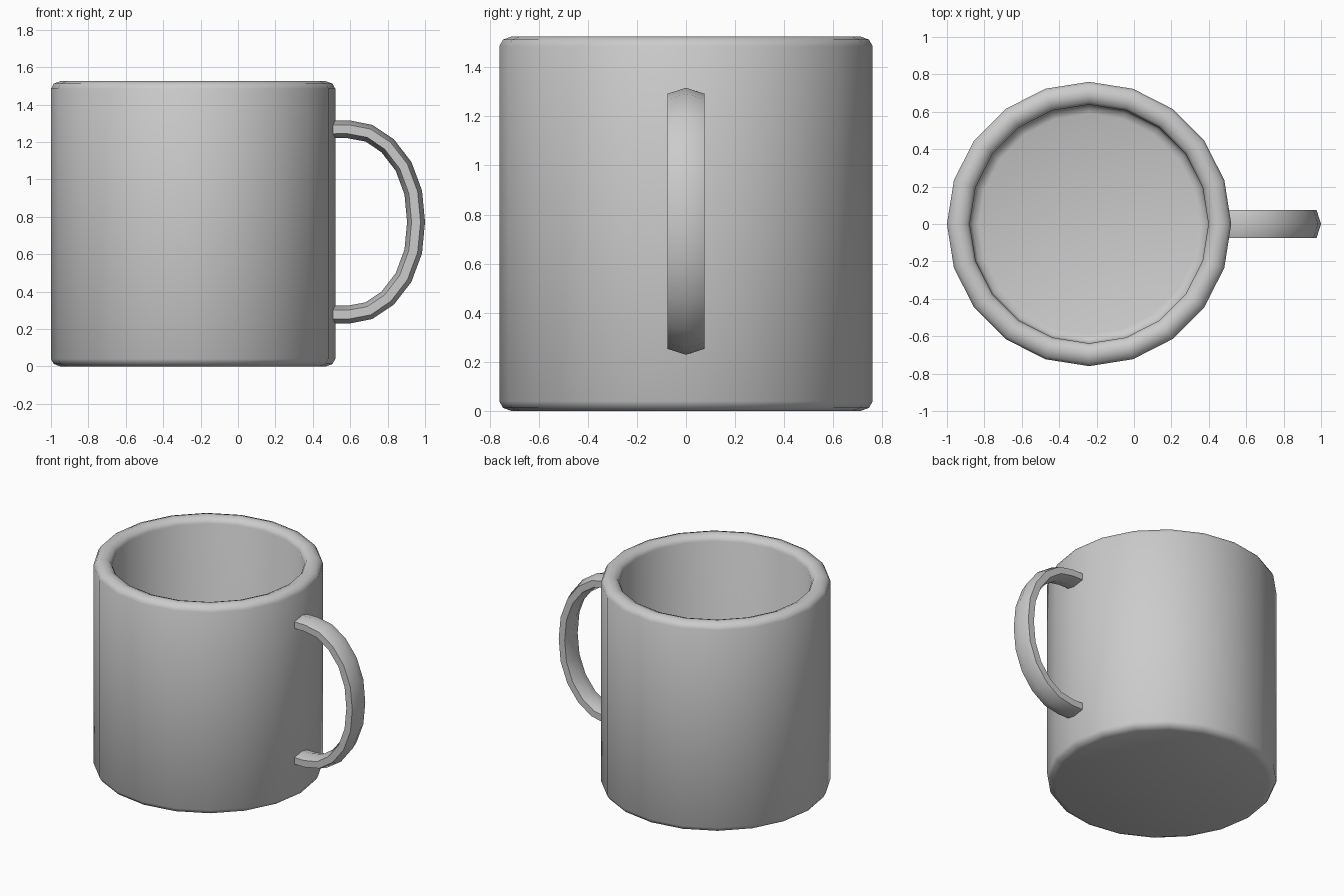
import bpy, bmesh, math
from mathutils import Vector

if "Cube" in bpy.data.objects:
    bpy.data.objects.remove(bpy.data.objects["Cube"])


def make_object(name, rings, caps, angle):
    """Skin a list of vertex rings; caps closes the first and last ring."""
    bm = bmesh.new()
    loops = [[bm.verts.new(p) for p in ring] for ring in rings]
    for a, b in zip(loops, loops[1:]):
        n = len(a)
        for i in range(n):
            j = (i + 1) % n
            bm.faces.new((a[i], a[j], b[j], b[i]))
    if caps:
        bm.faces.new(loops[0])
        bm.faces.new(loops[-1])
    bmesh.ops.recalc_face_normals(bm, faces=bm.faces)
    mesh = bpy.data.meshes.new(name)
    bm.to_mesh(mesh)
    bm.free()
    obj = bpy.data.objects.new(name, mesh)
    bpy.context.collection.objects.link(obj)
    bpy.ops.object.select_all(action='DESELECT')
    obj.select_set(True)
    bpy.context.view_layer.objects.active = obj
    bpy.ops.object.shade_smooth_by_angle(angle=math.radians(angle))
    return obj


# Cup: 20-sided lathe, from under the base, over the rim, to the inner floor
SIDES, CX = 20, -0.24
profile = [(0.71, 0), (0.745, 0.013), (0.76, 0.04),
           (0.76, 1.485), (0.745, 1.512), (0.71, 1.525),
           (0.685, 1.525), (0.652, 1.512), (0.638, 1.485),
           (0.638, 0.16), (0.625, 0.133), (0.59, 0.12)]
cup_rings = []
for r, z in profile:
    cup_rings.append([(CX + r * math.cos(math.tau * i / SIDES),
                       r * math.sin(math.tau * i / SIDES), z)
                      for i in range(SIDES)])
make_object("cup", cup_rings, True, 50)

# Handle: flattened hexagonal section swept along a mirrored arc
MID = 0.7725
half = [(0.50, 1.268), (0.59, 1.268), (0.70, 1.247), (0.80, 1.18),
        (0.885, 1.07), (0.937, 0.93)]
path = half + [(0.952, MID)] + [(x, 2 * MID - z) for x, z in reversed(half)]
path = [Vector(p) for p in path]
handle_rings = []
for k, p in enumerate(path):
    before = (p - path[k - 1]).normalized() if k else Vector((1, 0))
    after = (path[k + 1] - p).normalized() if k < len(path) - 1 else Vector((-1, 0))
    t = (before + after).normalized()
    normal = Vector((-t.y, t.x))
    ring = []
    for i in range(6):
        a = math.tau * i / 6
        q = p + normal * 0.048 * math.cos(a)
        ring.append((q.x, 0.0866 * math.sin(a), q.y))
    handle_rings.append(ring)
make_object("handle", handle_rings, True, 65)
